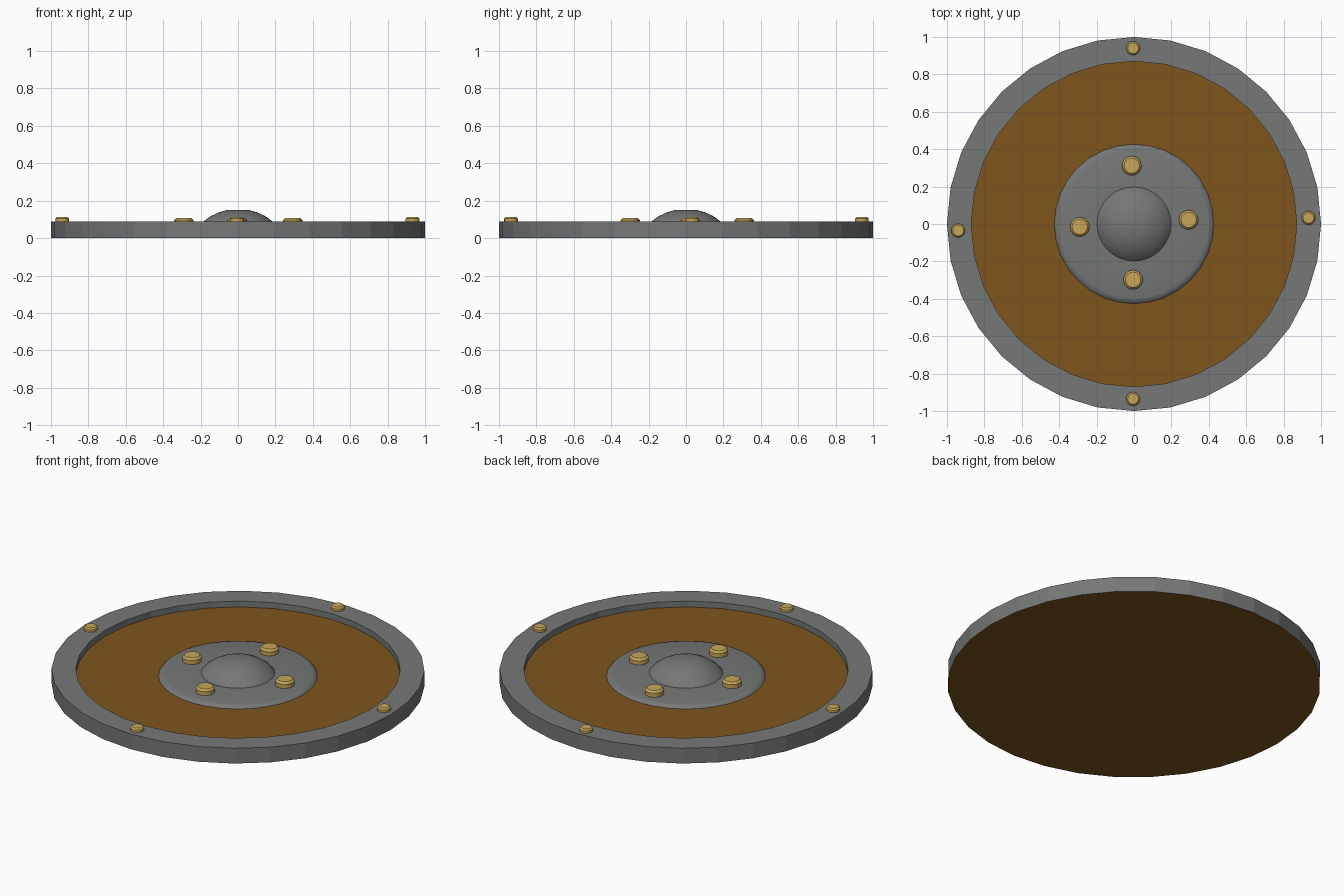
import bpy, bmesh
from math import sin, cos, pi, radians

if "Cube" in bpy.data.objects:
    bpy.data.objects.remove(bpy.data.objects["Cube"])


def material(name, rgb):
    m = bpy.data.materials.new(name)
    m.diffuse_color = (*rgb, 1)
    m.use_nodes = True
    m.node_tree.nodes["Principled BSDF"].inputs["Base Color"].default_value = m.diffuse_color
    return m


iron = material("iron", (0.18, 0.185, 0.185))
wood = material("wood", (0.21, 0.09, 0.012))
brass = material("brass", (0.57, 0.38, 0.10))


def lathe(name, profile, sides, mat, at=(0, 0), smooth=None):
    """Spin (radius, z) points, listed from the top outward and down."""
    bm = bmesh.new()
    rings = []
    for r, z in profile:
        if r == 0:
            rings.append([bm.verts.new((0, 0, z))] * sides)
        else:
            rings.append([bm.verts.new((r * cos(2 * pi * i / sides), r * sin(2 * pi * i / sides), z))
                          for i in range(sides)])
    for a, b in zip(rings, rings[1:]):
        for i in range(sides):
            j = (i + 1) % sides
            quad = [a[i], b[i], b[j], a[j]]
            bm.faces.new(list(dict.fromkeys(quad)))
    me = bpy.data.meshes.new(name)
    bm.to_mesh(me)
    bm.free()
    me.materials.append(mat)
    ob = bpy.data.objects.new(name, me)
    ob.location = (at[0], at[1], 0)
    bpy.context.collection.objects.link(ob)
    if smooth:
        bpy.ops.object.select_all(action='DESELECT')
        ob.select_set(True)
        bpy.context.view_layer.objects.active = ob
        bpy.ops.object.shade_smooth_by_angle(angle=radians(smooth))
    return ob


# Wooden board, its back covering the whole underside
lathe("wooden_board", [(0, 0.055), (0.87, 0.055), (1, 0), (0, 0)], 32, wood)

# Raised metal rim
lathe("metal_rim", [(0.87, 0.053), (0.87, 0.09), (1, 0.09), (1, 0)], 32, iron)

# Central plate with bevelled edge and domed boss
lathe("centre_boss", [(0, 0.151), (0.06, 0.15), (0.105, 0.137), (0.15, 0.115), (0.183, 0.09),
                      (0.198, 0.072), (0.395, 0.072), (0.415, 0.067), (0.427, 0.054)],
      32, iron, smooth=40)

# Large rivets on the plate
for k, p in enumerate([(-0.012, 0.312), (0.292, 0.022), (-0.005, -0.298), (-0.29, -0.016)]):
    lathe(f"plate_rivet_{k + 1}", [(0, 0.107), (0.041, 0.107), (0.052, 0.096), (0.052, 0.065)],
          16, brass, p)

# Small rivets on the rim
for k, p in enumerate([(-0.005, 0.94), (0.933, 0.033), (-0.005, -0.935), (-0.94, -0.035)]):
    lathe(f"rim_rivet_{k + 1}", [(0, 0.112), (0.029, 0.112), (0.037, 0.104), (0.037, 0.085)],
          16, brass, p)
